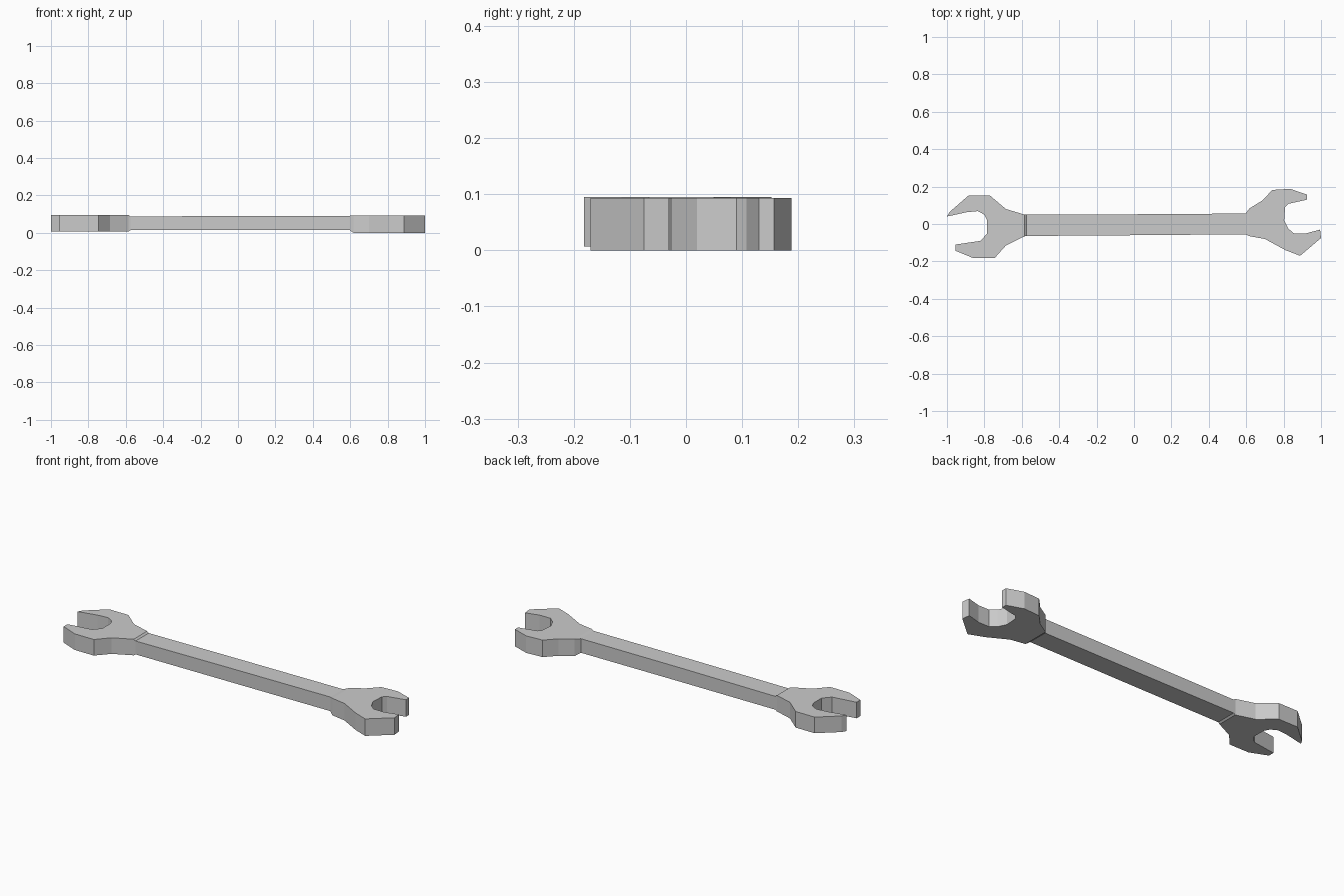
import bpy, bmesh

if "Cube" in bpy.data.objects:
    bpy.data.objects.remove(bpy.data.objects["Cube"])

bm = bmesh.new()


def add_head(outline, z0, z1):
    """Extrude an open-jaw outline; the last-to-first edge stays open at the neck."""
    low = [bm.verts.new((x, y, z0)) for x, y in outline]
    top = [bm.verts.new((x, y, z1)) for x, y in outline]
    bm.faces.new(low[::-1])
    bm.faces.new(top)
    for i in range(len(outline) - 1):
        bm.faces.new((low[i], low[i + 1], top[i + 1], top[i]))


# left jaw, from upper neck round to lower neck
left = [(-.585, .05), (-.685, .08), (-.77, .152), (-.885, .152), (-.985, .065),
        (-1, .04), (-.895, .063), (-.835, .069), (-.8, .05), (-.785, .02),
        (-.785, -.05), (-.82, -.09), (-.955, -.11), (-.955, -.143),
        (-.86, -.182), (-.745, -.182), (-.685, -.115), (-.585, -.066)]
add_head(left, .007, .095)

# right jaw, from lower neck round to upper neck
right = [(.617, -.065), (.7, -.08), (.81, -.14), (.888, -.17), (1, -.075),
         (.995, -.03), (.92, -.05), (.855, -.05), (.825, -.025), (.803, .02),
         (.808, .09), (.825, .108), (.925, .13), (.925, .157), (.835, .188),
         (.74, .182), (.685, .125), (.617, .083)]
add_head(right, 0, .093)

# handle lofted through rectangular sections: x, y0, y1, z0, z1
sections = [(-.585, -.066, .05, .007, .095), (-.575, -.064, .05, .014, .087),
            (0, -.06, .052, .014, .09), (.597, -.055, .056, .014, .091),
            (.617, -.065, .083, 0, .093)]
rings = [[bm.verts.new((x, y, z)) for y, z in
          ((y0, z0), (y1, z0), (y1, z1), (y0, z1))]
         for x, y0, y1, z0, z1 in sections]
for a, b in zip(rings, rings[1:]):
    for i in range(4):
        j = (i + 1) % 4
        bm.faces.new((a[i], a[j], b[j], b[i]))

# weld the neck seams into one solid
bmesh.ops.remove_doubles(bm, verts=bm.verts[:], dist=.0005)
bmesh.ops.recalc_face_normals(bm, faces=bm.faces[:])

mesh = bpy.data.meshes.new("double_ended_wrench")
bm.to_mesh(mesh)
bm.free()
bpy.context.collection.objects.link(bpy.data.objects.new("double_ended_wrench", mesh))
